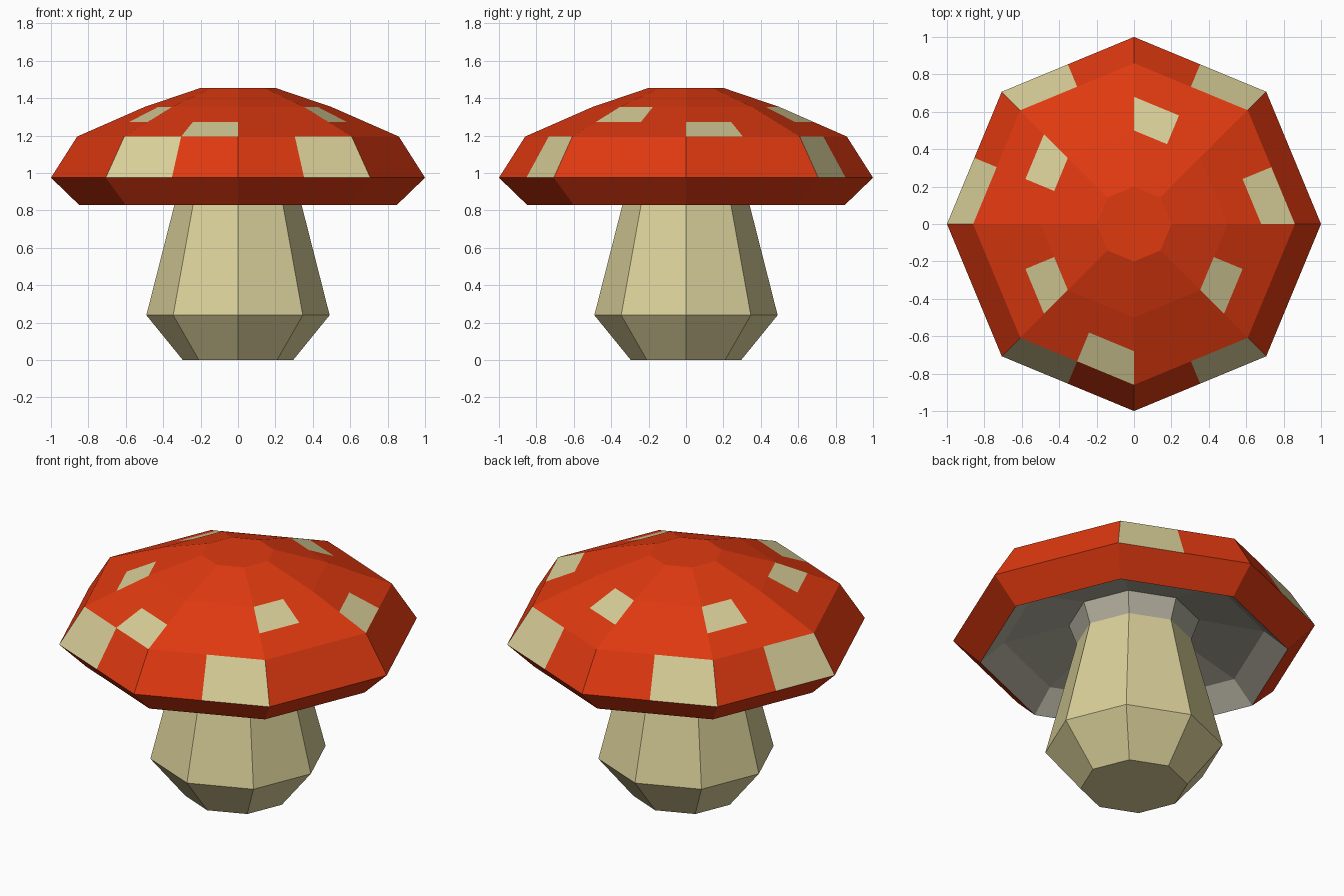
import bpy
import bmesh
from math import sin, cos, pi

default = bpy.data.objects.get("Cube")
if default:
    bpy.data.objects.remove(default, do_unlink=True)


def material(name, rgb):
    mat = bpy.data.materials.new(name)
    mat.use_nodes = True
    colour = (*rgb, 1.0)
    mat.diffuse_color = colour
    bsdf = next(n for n in mat.node_tree.nodes if n.type == 'BSDF_PRINCIPLED')
    bsdf.inputs["Base Color"].default_value = colour
    return mat


red = material("cap red", (0.74, 0.041, 0.005))
cream = material("cream", (0.70, 0.63, 0.32))
grey = material("gill grey", (0.43, 0.41, 0.33))

SIDES = 8


def ring_points(radius, z, halves):
    """Octagon corners, optionally with the middle of every side."""
    corners = [(radius * cos(2 * pi * k / SIDES), radius * sin(2 * pi * k / SIDES))
               for k in range(SIDES)]
    points = []
    for k, (x, y) in enumerate(corners):
        points.append((x, y, z))
        if halves:
            nx, ny = corners[(k + 1) % SIDES]
            points.append(((x + nx) / 2, (y + ny) / 2, z))
    return points


def lathe(name, profile, materials, halves=False, close_bottom=False, rule=None):
    """Faceted solid from a profile listed from the top downwards."""
    bm = bmesh.new()
    rings = [[bm.verts.new(p) for p in ring_points(r, z, halves)] for r, z in profile]
    count = len(rings[0])
    bm.faces.new(rings[0])
    for band, (a, b) in enumerate(zip(rings, rings[1:])):
        for j in range(count):
            n = (j + 1) % count
            face = bm.faces.new((a[j], b[j], b[n], a[n]))
            if rule:
                face.material_index = rule(band, j)
    if close_bottom:
        bm.faces.new(rings[-1][::-1])
    mesh = bpy.data.meshes.new(name)
    bm.to_mesh(mesh)
    bm.free()
    for mat in materials:
        mesh.materials.append(mat)
    obj = bpy.data.objects.new(name, mesh)
    bpy.context.scene.collection.objects.link(obj)
    return obj


# Stem: bulbous foot tapering up into the cap
lathe("stem", [(0.317, 0.92), (0.49, 0.24), (0.295, 0.0)], [cream], close_bottom=True)

# Cap: domed top, slanted rim, hollow grey underside with a collar at the stem
cap_profile = [(0.2, 1.455), (0.5, 1.353), (0.68, 1.274), (0.86, 1.195),
               (1.0, 0.975), (0.85, 0.83),
               (0.72, 0.95), (0.36, 1.04), (0.317, 0.92)]
UNDERSIDE = 5

# Spots: half-side cells of each band of the cap
spots = {1: {3, 6, 9, 14},
         2: {0, 11},
         3: {2, 5, 7, 10, 13}}


def cap_colour(band, cell):
    if band >= UNDERSIDE:
        return 2
    return 1 if cell in spots.get(band, ()) else 0


lathe("cap", cap_profile, [red, cream, grey], halves=True, rule=cap_colour)
